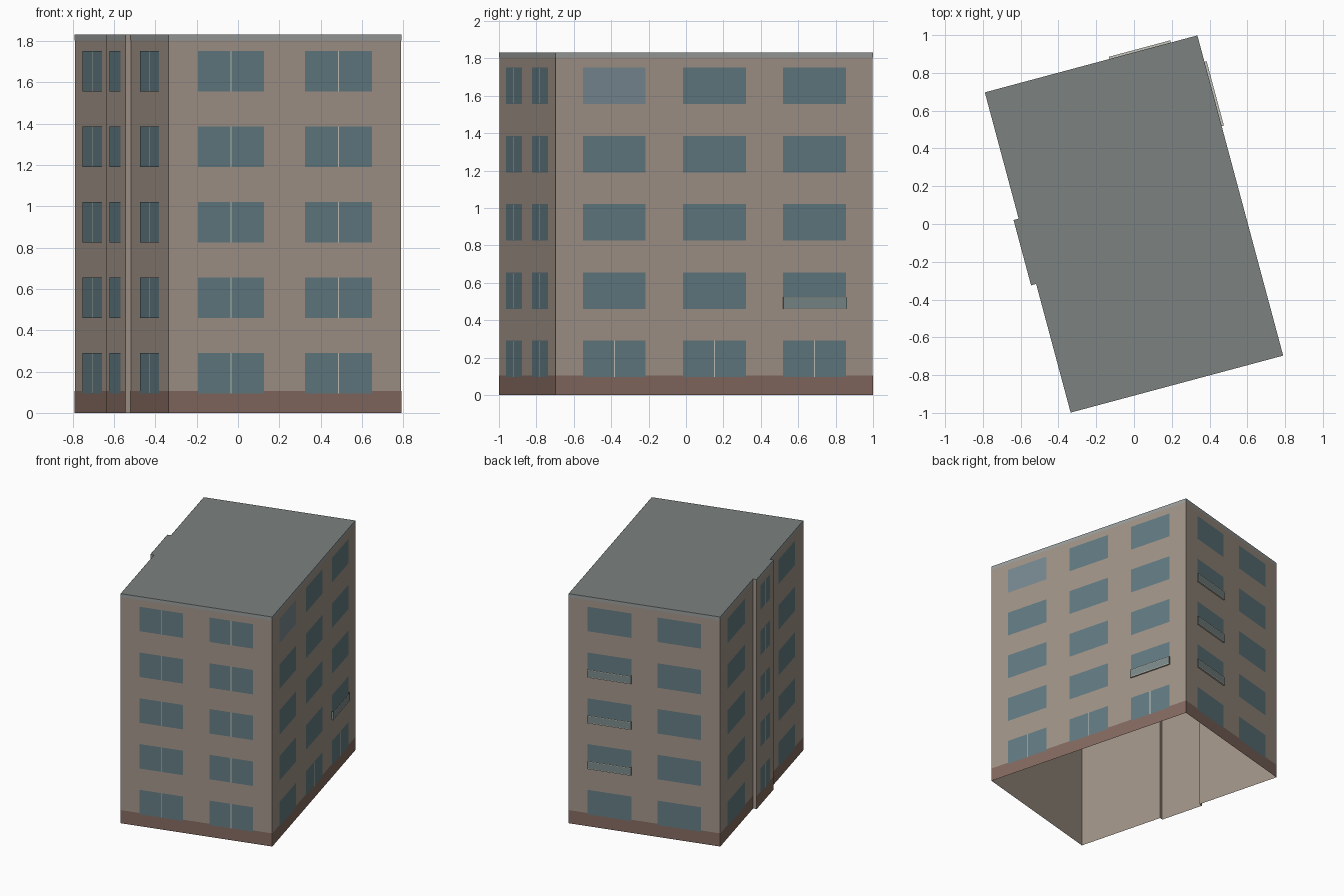
import bpy, bmesh
from math import radians
from mathutils import Matrix, Vector

if "Cube" in bpy.data.objects:
    bpy.data.objects.remove(bpy.data.objects["Cube"])

W, L, H = 1.165, 1.755, 1.83            # footprint and height
X, Y = W / 2, L / 2
BAY_A, BAY_B, BAY_D = 0.692, 1.05, 0.028  # bay on the left wall: start, end, depth
TURN = Matrix.Rotation(radians(15), 3, 'Z')
FLOORS = [0.095 + 0.365 * i for i in range(5)]
WIN_H = 0.195


def material(name, rgb):
    m = bpy.data.materials.new(name)
    m.diffuse_color = (*rgb, 1)
    m.use_nodes = True
    m.node_tree.nodes["Principled BSDF"].inputs["Base Color"].default_value = m.diffuse_color
    return m


WALL = material("plaster", (0.36, 0.30, 0.25))
BRICK = material("brick", (0.23, 0.145, 0.115))
GLASS = material("glass", (0.125, 0.20, 0.225))
PALE = material("pale_glass", (0.19, 0.255, 0.29))
ROOF = material("roofing", (0.20, 0.225, 0.215))
TRIM = material("parapet_trim", (0.32, 0.34, 0.33))
FRAME = material("frame", (0.55, 0.55, 0.50))
RAIL = material("railing_glass", (0.20, 0.25, 0.25))

# Each side: start corner, direction along the wall, outward normal
SIDES = {
    "front": (Vector((-X, -Y, 0)), Vector((1, 0, 0)), Vector((0, -1, 0))),
    "right": (Vector((X, -Y, 0)), Vector((0, 1, 0)), Vector((1, 0, 0))),
    "back": (Vector((X, Y, 0)), Vector((-1, 0, 0)), Vector((0, 1, 0))),
    "left": (Vector((-X, Y, 0)), Vector((0, -1, 0)), Vector((-1, 0, 0))),
}


def finish(name, bm, mat):
    me = bpy.data.meshes.new(name)
    bm.to_mesh(me)
    bm.free()
    me.materials.append(mat)
    ob = bpy.data.objects.new(name, me)
    bpy.context.collection.objects.link(ob)
    return ob


def point(side, u, z, off):
    o, d, n = SIDES[side]
    return TURN @ (o + d * u + n * off + Vector((0, 0, z)))


def panel(bm, side, u0, u1, z0, z1, off):
    """Flat rectangle lying on a wall."""
    bm.faces.new([bm.verts.new(point(side, u, z, off))
                  for u, z in ((u0, z0), (u1, z0), (u1, z1), (u0, z1))])


def quad(bm, side, corners):
    bm.faces.new([bm.verts.new(point(side, *c)) for c in corners])


# Walls, open underneath, with the shallow bay on the left
outline = [(-X, -Y), (X, -Y), (X, Y), (-X, Y), (-X, Y - BAY_A),
           (-X - BAY_D, Y - BAY_A), (-X - BAY_D, Y - BAY_B), (-X, Y - BAY_B)]
bm = bmesh.new()
low = [bm.verts.new(TURN @ Vector((x, y, 0))) for x, y in outline]
high = [bm.verts.new(TURN @ Vector((x, y, H))) for x, y in outline]
for i in range(len(outline)):
    j = (i + 1) % len(outline)
    bm.faces.new((low[i], low[j], high[j], high[i]))
finish("walls", bm, WALL)

# Flat roof
bm = bmesh.new()
bm.faces.new([bm.verts.new(TURN @ Vector((x, y, H))) for x, y in outline])
finish("roof", bm, ROOF)

# Brick plinth and parapet trim wrap every wall segment
segments = [("front", 0, W, 0), ("right", 0, L, 0), ("back", 0, W, 0),
            ("left", 0, BAY_A, 0), ("left", BAY_A, BAY_B, BAY_D), ("left", BAY_B, L, 0)]
for name, z0, z1, mat in (("brick_plinth", 0, 0.105, BRICK), ("parapet_band", 1.803, H, TRIM)):
    bm = bmesh.new()
    for side, a, b, off in segments:
        panel(bm, side, a, b, z0, z1, off + 0.001)
    finish(name, bm, mat)

# Window columns: side, start, end, wall offset, floors with a centre bar
every = range(5)
columns = [("front", 0.146, 0.478, 0, every), ("front", 0.683, 1.017, 0, every),
           ("right", 0.151, 0.498, 0, [0]), ("right", 0.705, 1.052, 0, [0]),
           ("right", 1.258, 1.606, 0, [0]),
           ("back", 0.146, 0.482, 0, []), ("back", 0.683, 1.019, 0, []),
           ("left", 0.152, 0.52, 0, every), ("left", 0.765, 0.97, BAY_D, every),
           ("left", 1.225, 1.58, 0, every)]
glass, pale, bars = bmesh.new(), bmesh.new(), bmesh.new()
for k, (side, a, b, off, barred) in enumerate(columns):
    for f, z in enumerate(FLOORS):
        target = pale if (k == 2 and f == 4) else glass
        panel(target, side, a, b, z, z + WIN_H, off + 0.002)
        if f in barred:
            m = (a + b) / 2
            panel(bars, side, m - 0.003, m + 0.003, z, z + WIN_H, off + 0.003)
finish("windows", glass, GLASS)
finish("pale_window", pale, PALE)
finish("window_bars", bars, FRAME)

# Shallow balcony railings: glass front and ends, floor, pale rails
D = 0.012
glass, rails = bmesh.new(), bmesh.new()
for side, a, b, f in [("right", 1.258, 1.61, 1)] + [("back", 0.146, 0.482, i) for i in (1, 2, 3)]:
    z0 = FLOORS[f]
    z1 = z0 + 0.065
    panel(glass, side, a, b, z0, z1, D)
    for u in (a, b):
        quad(glass, side, [(u, z0, 0), (u, z0, D), (u, z1, D), (u, z1, 0)])
    quad(rails, side, [(a, z0, 0), (b, z0, 0), (b, z0, D), (a, z0, D)])
    for z in (z0, z1 - 0.006):
        panel(rails, side, a, b, z, z + 0.006, D + 0.001)
finish("balcony_glass", glass, RAIL)
finish("balcony_rails", rails, FRAME)
